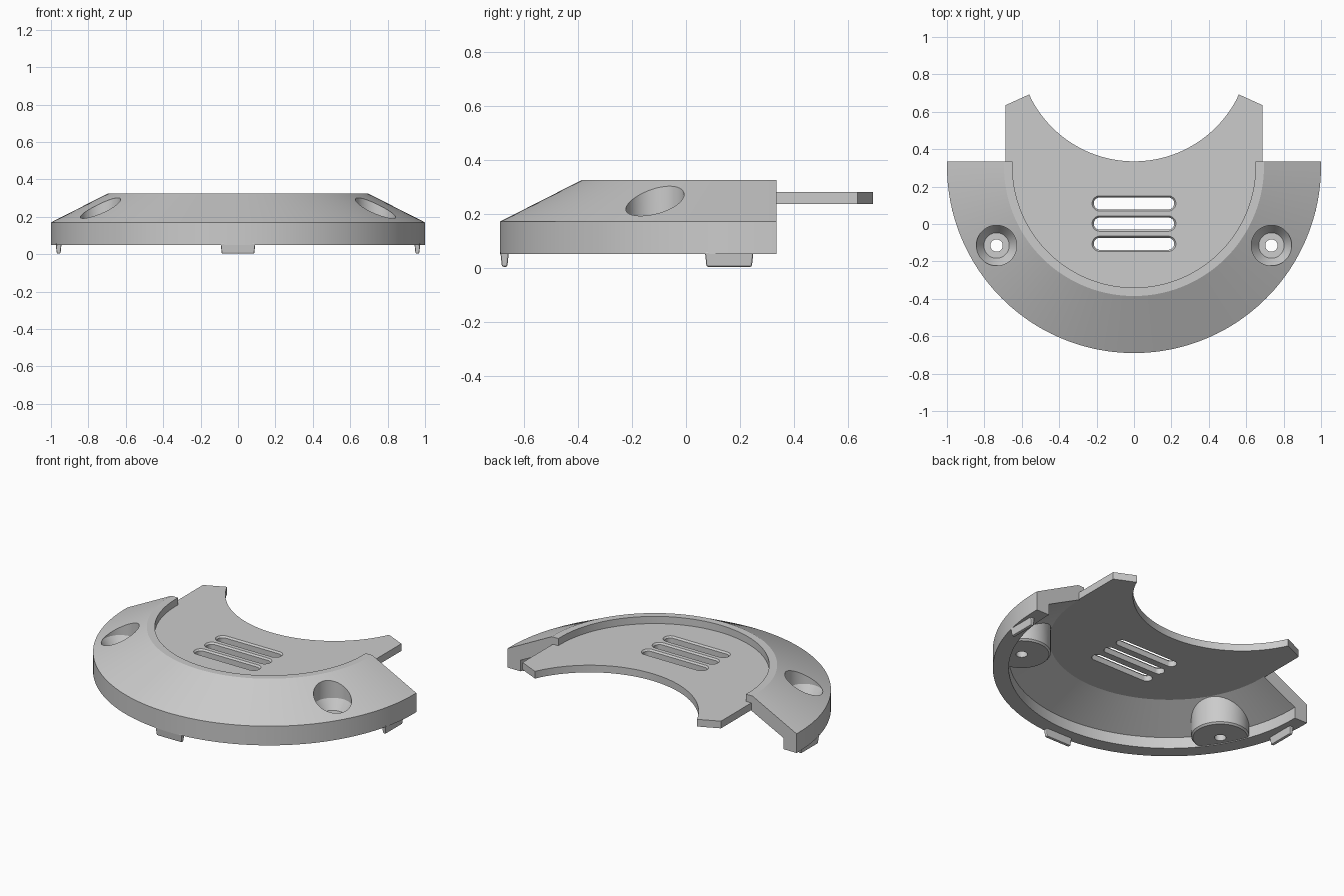
import bpy, bmesh
from math import sin, cos, pi, atan2

if "Cube" in bpy.data.objects:
    bpy.data.objects.remove(bpy.data.objects["Cube"])

CY = 0.31      # centre of the ring arc
BACK = 0.025   # straight run from the half circle to the rear cut


def obj_from(name, rings, closed=False):
    """Skin a list of equal-length point rings into a capped solid."""
    bm = bmesh.new()
    vs = [[bm.verts.new(p) for p in r] for r in rings]
    n = len(rings[0])
    for a, b in zip(vs, vs[1:]):
        for i in range(n):
            j = (i + 1) % n
            bm.faces.new((a[i], a[j], b[j], b[i]))
    bm.faces.new(vs[0])
    bm.faces.new(vs[-1])
    bmesh.ops.recalc_face_normals(bm, faces=bm.faces)
    me = bpy.data.meshes.new(name)
    bm.to_mesh(me)
    bm.free()
    ob = bpy.data.objects.new(name, me)
    bpy.context.collection.objects.link(ob)
    return ob


def half_ring(name, section, n=96):
    """Sweep an (r, z) section round the front half circle, straight at both ends."""
    rings = [[(r * cos(a), CY + r * sin(a), z) for r, z in section]
             for a in [pi + pi * i / n for i in range(n + 1)]]
    left = [(-r, CY + BACK, z) for r, z in section]
    right = [(r, CY + BACK, z) for r, z in section]
    return obj_from(name, [left] + rings + [right])


def loft(name, x, y, levels, half=0.0, n=48):
    """Round (or slot-shaped, if half > 0) stack of (z, radius) levels."""
    rings = []
    for z, r in levels:
        ring = []
        for i in range(n):
            a = -pi / 2 + 2 * pi * (i + 0.5) / n
            s = half if i < n // 2 else -half
            ring.append((x + s + r * cos(a), y + r * sin(a), z))
        rings.append(ring)
    return obj_from(name, rings)


def boolean(ob, other, op):
    m = ob.modifiers.new(op, 'BOOLEAN')
    m.operation, m.object, m.solver = op, other, 'EXACT'
    bpy.context.view_layer.objects.active = ob
    bpy.ops.object.modifier_apply(modifier=m.name)
    bpy.data.objects.remove(other)


# sloped outer shell with hollow underside
shell = half_ring("cover_shell", [(1, .05), (1, .17), (.695, .325), (.65, .325),
                                  (.65, .235), (.68, .235), (.91, .12), (.91, .05)])

# recessed plate with concave rear edge
outline = [(.67 * cos(a), CY + .67 * sin(a)) for a in [pi + pi * i / 96 for i in range(97)]]
outline += [(.67, .325), (.687, .325), (.687, .635), (.56, .693)]
R = .619
c = .335 + R
a0 = atan2(.693 - c, .56)
a1 = -pi - a0
outline += [(R * cos(a), c + R * sin(a)) for a in [a0 + (a1 - a0) * i / 64 for i in range(1, 64)]]
outline += [(-.56, .693), (-.687, .635), (-.687, .325), (-.67, .325)]
plate = obj_from("recessed_plate", [[(x, y, z) for x, y in outline] for z in (.235, .28)])
boolean(shell, plate, 'UNION')

# screw bosses, trimmed to the shell envelope, with countersunk pockets
for sx in (-.735, .735):
    boss = loft("boss", sx, -.115, [(.055, .155), (.065, .165), (.32, .165)])
    env = half_ring("envelope", [(.5, .04), (.985, .04), (.985, .165), (.69, .315), (.5, .315)])
    boolean(boss, env, 'INTERSECT')
    boolean(shell, boss, 'UNION')
for sx in (-.735, .735):
    pocket = loft("pocket", sx, -.115, [(.0, .033), (.13, .033), (.1301, .068),
                                        (.19, .108), (.4, .108)])
    boolean(shell, pocket, 'DIFFERENCE')

# vent slots with a chamfered upper edge
for y in (.11, .002, -.106):
    slot = loft("slot", 0, y, [(.2, .032), (.27, .032), (.28, .041), (.3, .041)], half=.183)
    boolean(shell, slot, 'DIFFERENCE')

bpy.ops.object.select_all(action='DESELECT')
shell.select_set(True)
bpy.context.view_layer.objects.active = shell
bpy.ops.object.shade_smooth_by_angle(angle=0.4)


# locating tabs under the rim, slightly tapered
def tab(name, x, y, hx, hy):
    t = .006
    ob = obj_from(name, [[(x + i * (hx - d), y + j * (hy - d), z)
                          for i, j in ((-1, -1), (1, -1), (1, 1), (-1, 1))]
                         for z, d in ((.003, t), (.06, 0))])
    b = ob.modifiers.new("rounding", 'BEVEL')
    b.width, b.segments = .006, 2
    return ob


tab("front_tab", 0, -.672, .093, .016)
tab("left_tab", -.959, .16, .016, .09)
tab("right_tab", .959, .16, .016, .09)
